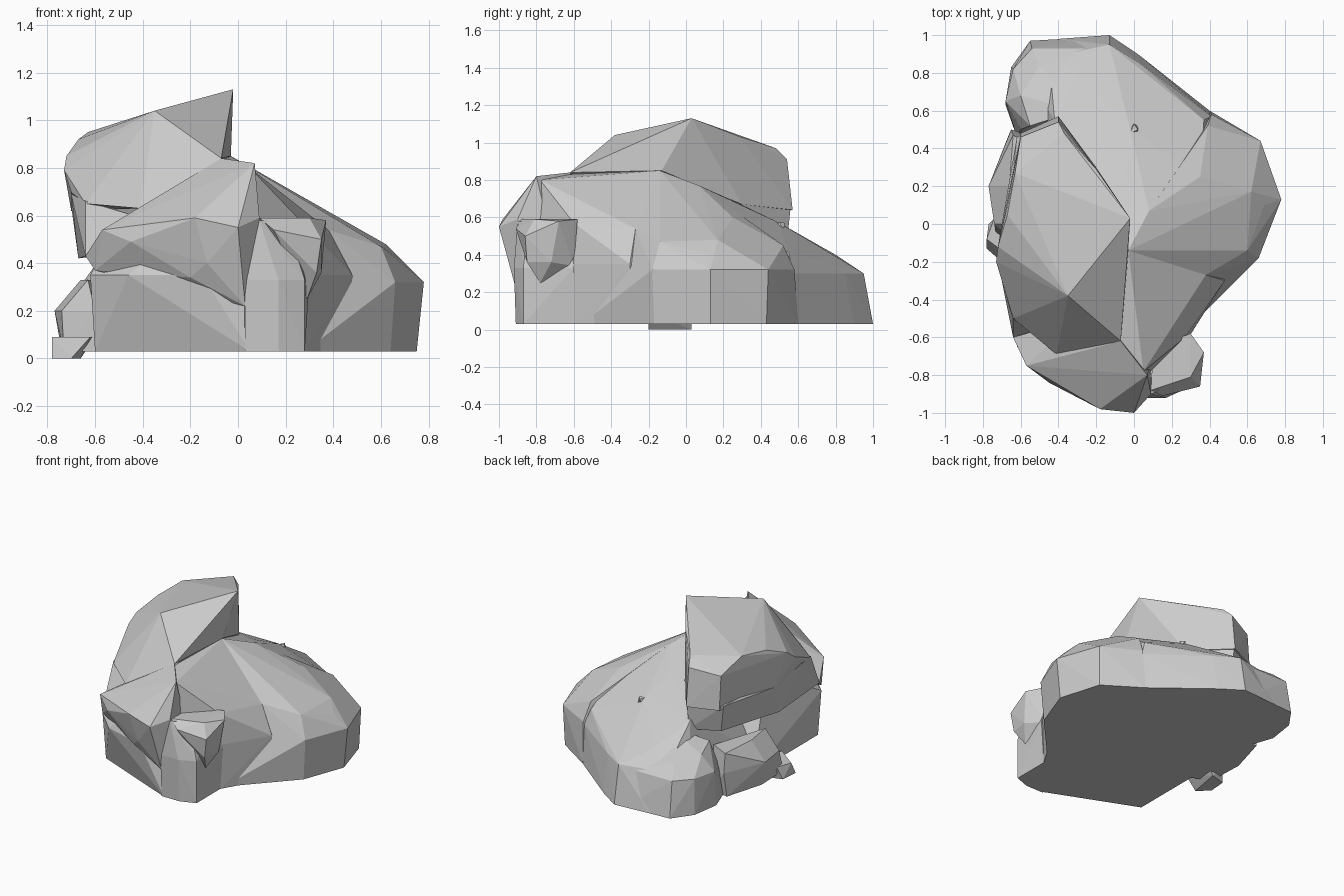
import bpy, bmesh


def faceted(name, points):
    """Flat-faced solid wrapped tightly around a few corner points."""
    bm = bmesh.new()
    for p in points:
        bm.verts.new(p)
    res = bmesh.ops.convex_hull(bm, input=bm.verts)
    loose = list({g for g in res["geom_interior"] + res["geom_unused"]
                  if isinstance(g, bmesh.types.BMVert)})
    bmesh.ops.delete(bm, geom=loose, context='VERTS')
    bmesh.ops.dissolve_limit(bm, angle_limit=0.03, verts=bm.verts, edges=bm.edges)
    bmesh.ops.recalc_face_normals(bm, faces=bm.faces)
    mesh = bpy.data.meshes.new(name)
    bm.to_mesh(mesh)
    bm.free()
    obj = bpy.data.objects.new(name, mesh)
    bpy.context.collection.objects.link(obj)
    return obj


def at(z, *outline):
    """Lift a flat outline to one height."""
    return [(x, y, z) for x, y in outline]


# Back of the body: flat base, sloping back
faceted("back",
        at(.03, (-.13, 1), (-.4, .98), (-.6, .84), (.02, .9), (.4, .6),
           (.48, .2), (.3, -.25), (-.6, -.2))
        + at(.3, (-.13, .95), (-.45, .88), (.03, .85), (.41, .57), (.5, .2))
        + [(.35, .25, .6), (.37, .55, .41), (.08, .07, .77), (-.03, -.14, .85),
           (.15, -.08, .72), (-.02, .5, .57), (-.3, .8, .4), (-.42, .55, .54),
           (-.05, .25, .69)])

# Right haunch
faceted("haunch",
        at(.03, (.4, .6), (.66, .43), (.75, .13), (.64, -.17), (.48, -.28),
           (.28, -.56), (0, 0))
        + at(.32, (.41, .58), (.67, .44), (.78, .13), (.66, -.18), (.5, -.28))
        + [(.62, .17, .48), (.69, .1, .41), (.6, -.14, .47), (.38, -.27, .54),
           (.35, .25, .6), (.39, .52, .45), (.08, .07, .77), (-.03, -.14, .85),
           (.15, -.08, .72)])

# Chest and shoulder
faceted("chest",
        at(.03, (-.6, .1), (-.6, -.64), (.05, -.91), (.28, -.6), (.47, -.28), (.3, .1))
        + at(.35, (-.62, -.65), (-.46, -.81), (-.15, -.9), (.29, -.6), (.48, -.3))
        + [(.27, -.6, .57), (.38, -.27, .54), (.05, -.78, .8), (-.07, -.62, .83),
           (-.03, -.14, .85), (-.5, -.2, .6)])

# Muzzle: blunt wedge overhanging the chest
faceted("muzzle",
        [(.07, -.8, .82), (-.07, -.62, .84), (0, -1, .55), (-.18, -.98, .59),
         (.09, -.9, .59), (-.13, -.95, .4), (.03, -.91, .22), (.1, -.7, .4),
         (-.45, -.84, .49), (-.57, -.75, .54), (-.64, -.6, .43), (-.6, -.68, .37),
         (-.41, -.7, .62), (-.3, -.5, .7), (-.2, -.9, .34)])

# Crown of the head, with its sharp raised crest
faceted("head_crown",
        [(-.02, .03, 1.13), (-.03, -.13, .85), (-.35, -.38, 1.04), (-.07, -.62, .84),
         (-.41, -.69, .63), (-.64, -.5, .65), (-.7, -.3, .7),
         (-.73, -.2, .79), (-.72, -.12, .85), (-.67, .05, .92), (-.63, .27, .95),
         (-.47, .1, 1.0), (-.2, .29, 1.03), (-.37, .48, .97), (-.4, .54, .91),
         (-.6, .46, .87), (-.4, .57, .64), (-.6, .48, .63), (-.7, 0, .62),
         (-.2, .3, .67)])

# Jaw and cheek under the crown
faceted("jaw",
        [(-.64, -.6, .43), (-.64, -.5, .66), (-.7, -.3, .69), (-.7, 0, .64),
         (-.67, -.1, .42), (-.62, .46, .66), (-.58, .43, .46), (-.4, .56, .66),
         (-.4, .54, .47), (-.2, .3, .68), (-.1, .1, .6), (-.1, -.5, .5)])

# Front paw: upright post with a bulging top
faceted("front_paw_post",
        at(.03, (.03, -.91), (.17, -.91), (.28, -.87), (.28, -.6), (0, -.6))
        + at(.33, (.03, -.92), (.17, -.92), (.28, -.87), (.3, -.6))
        + at(.58, (.09, -.9), (.2, -.84), (.25, -.62), (0, -.65)))
faceted("front_paw_bulge",
        [(.3, -.58, .59), (.37, -.68, .58), (.35, -.86, .5), (.3, -.81, .59),
         (.15, -.91, .54), (.35, -.72, .36), (.33, -.85, .36), (.29, -.78, .25),
         (.28, -.6, .34), (.09, -.88, .59), (.1, -.65, .59)])

# Hind foot at the back left
faceted("hind_foot",
        at(.03, (-.55, .97), (-.65, .83), (-.68, .63), (-.62, .46), (-.3, .5), (-.2, .99))
        + at(.28, (-.54, .93), (-.64, .82), (-.68, .65), (-.6, .5), (-.2, .93))
        + [(-.5, .84, .36), (-.6, .68, .39), (-.55, .52, .42), (-.3, .6, .48)])

# Side foot and its small toe on the left
faceted("side_foot",
        at(.03, (-.66, .48), (-.74, .2), (-.73, -.06), (-.55, -.15), (-.5, .45))
        + at(.2, (-.65, .5), (-.77, .2), (-.74, .0), (-.6, -.12))
        + at(.33, (-.64, .47), (-.66, .2), (-.63, .0), (-.5, .4)))
faceted("side_toe",
        at(0, (-.78, -.13), (-.77, .0), (-.7, -.2), (-.66, .03))
        + at(.09, (-.78, -.08), (-.74, .03), (-.62, -.2), (-.6, .03)))

# Small nub on the back
faceted("back_nub",
        [(-.02, .51, .53), (.02, .47, .53), (.02, .52, .53), (-.02, .48, .575),
         (.02, .5, .575), (0, .53, .57)])
